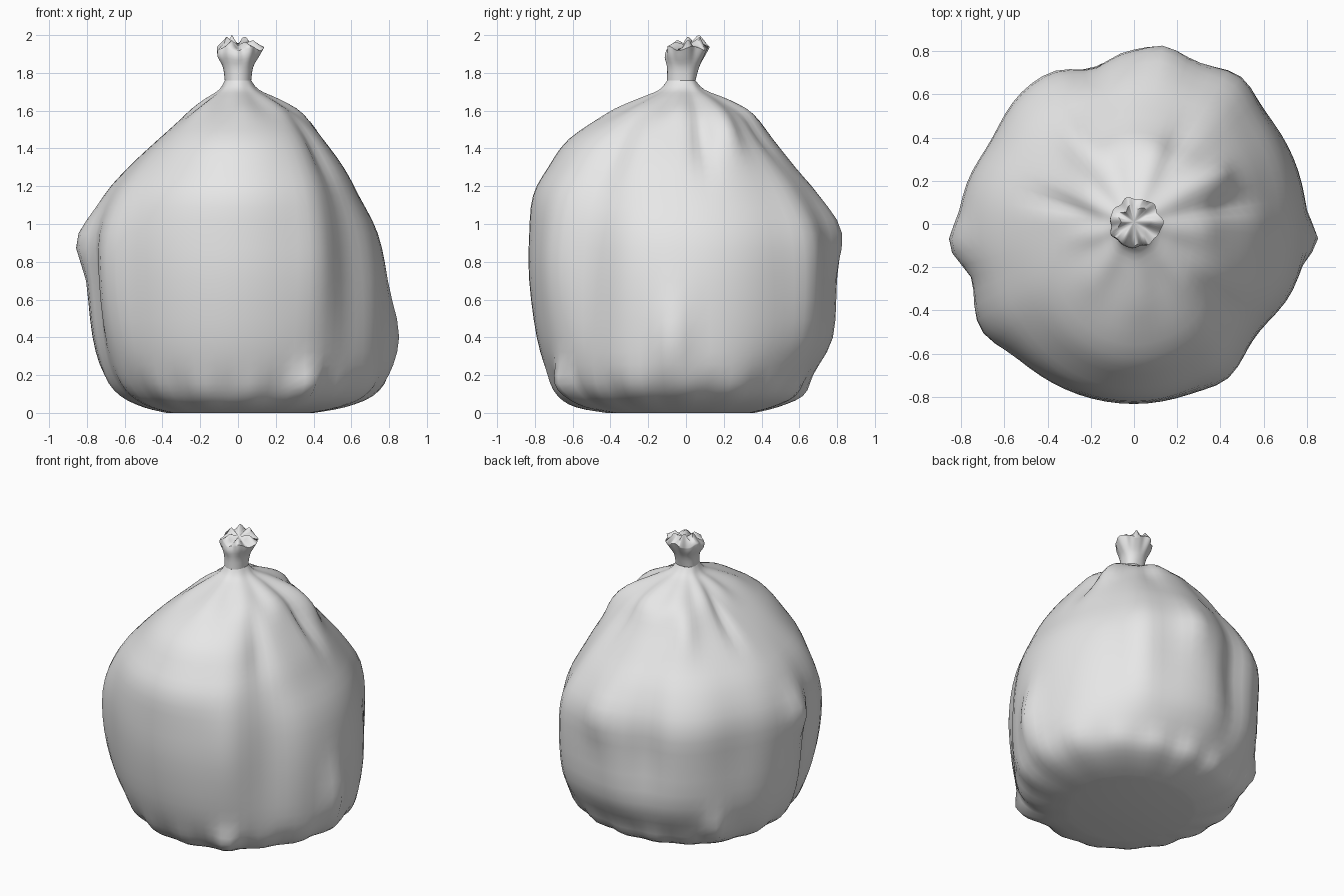
import bpy, bmesh
from math import sin, cos, pi, exp, radians

cube = bpy.data.objects.get("Cube")
if cube:
    bpy.data.objects.remove(cube, do_unlink=True)

SIDES = 80
STEPS = 3

plastic = bpy.data.materials.new("grey plastic")
plastic.use_nodes = True
plastic.diffuse_color = (0.8, 0.8, 0.8, 1)
plastic.node_tree.nodes["Principled BSDF"].inputs["Base Color"].default_value = (0.8, 0.8, 0.8, 1)

# Profiles: height, then reach toward +x, -x, +y, -y
BODY = [
    (0, .40, .38, .36, .42), (.03, .56, .50, .48, .58), (.09, .70, .62, .61, .67),
    (.2, .78, .71, .67, .73), (.4, .80, .77, .78, .79), (.7, .79, .80, .80, .83),
    (.95, .74, .80, .80, .83), (1.15, .64, .71, .70, .81), (1.3, .56, .58, .58, .73),
    (1.45, .45, .42, .46, .62), (1.58, .34, .27, .36, .42), (1.66, .21, .17, .22, .25),
    (1.71, .11, .10, .10, .14), (1.76, .07, .07, .05, .10),
]
TUFT = [
    (1.76, .07, .07, .05, .10), (1.83, .08, .08, .07, .10),
    (1.89, .11, .11, .10, .11), (1.93, .13, .11, .12, .10),
]

# Bulges and creases: angle, height, angular width, height width, strength
FOLDS = [
    (300, .14, 5, .10, .10), (301, .9, 8, .5, .03), (320, .8, 12, .6, -.06),
    (355, .4, 6, .2, .07), (80, .98, 7, .18, .05), (54, .8, 9, .5, .06),
    (105, .8, 9, .5, -.08), (150, .8, 14, .5, -.05), (140, .2, 5, .12, .10),
    (186, .9, 7, .14, .07), (215, .7, 9, .45, .06), (199, .6, 5, .4, -.04),
    (30, 1.52, 9, .12, .14), (11, 1.45, 6, .16, -.10), (62, 1.5, 7, .15, -.06),
    (125, 1.5, 9, .14, .10), (165, 1.5, 6, .12, -.10), (318, 1.4, 7, .2, -.06),
]


def fold(angle, z):
    total = 0
    for a, h, aw, hw, strength in FOLDS:
        turn = (angle - radians(a) + pi) % (2 * pi) - pi
        total += strength * exp(-(turn / radians(aw)) ** 2 - ((z - h) / hw) ** 2)
    # fine pleats at the base and under the neck
    total += .018 * cos(17 * angle) * exp(-((z - .1) / .1) ** 2)
    total += .06 * cos(9 * angle + 1) * exp(-((z - 1.64) / .07) ** 2)
    return 1 + total


def spline(a, b, c, d, t):
    return b + t / 2 * (c - a + t * (2*a - 5*b + 4*c - d + t * (3 * (b - c) + d - a)))


def refine(rows):
    padded = [rows[0]] + rows + [rows[-1]]
    out = []
    for i in range(len(rows) - 1):
        for s in range(STEPS):
            out.append([spline(*vals, s / STEPS) for vals in zip(*padded[i:i + 4])])
    return out + [list(rows[-1])]


def reach(row, angle):
    c, s = cos(angle), sin(angle)
    return (row[1] if c > 0 else row[2]) * c * c + (row[3] if s > 0 else row[4]) * s * s


def ring(bm, point):
    return [bm.verts.new(point(2 * pi * i / SIDES)) for i in range(SIDES)]


def bridge(bm, low, high):
    for i in range(SIDES):
        j = (i + 1) % SIDES
        bm.faces.new((low[i], low[j], high[j], high[i]))


def finish(bm, name):
    bmesh.ops.recalc_face_normals(bm, faces=bm.faces)
    mesh = bpy.data.meshes.new(name)
    bm.to_mesh(mesh)
    bm.free()
    mesh.materials.append(plastic)
    obj = bpy.data.objects.new(name, mesh)
    bpy.context.collection.objects.link(obj)
    bpy.ops.object.select_all(action='DESELECT')
    obj.select_set(True)
    bpy.context.view_layer.objects.active = obj
    bpy.ops.object.shade_smooth_by_angle(angle=radians(60))


# Filled sack with a flat base
bm = bmesh.new()
rings = []
for row in refine(BODY):
    def sack_point(a, row=row):
        r = reach(row, a) * fold(a, row[0])
        return r * cos(a), r * sin(a), max(row[0], 0)
    rings.append(ring(bm, sack_point))
for low, high in zip(rings, rings[1:]):
    bridge(bm, low, high)
bm.faces.new(rings[0])
finish(bm, "bag_body")

# Gathered top: flared neck, ragged rim and pleated crown
bm = bmesh.new()
rings = []
for row in refine(TUFT):
    flare = max(0, (row[0] - 1.83) / .1)

    def neck_point(a, row=row, flare=flare):
        r = reach(row, a) * (1 + flare * (.05 * cos(7 * a) + .03 * sin(11 * a)))
        return r * cos(a), r * sin(a), row[0] + flare * .012 * sin(5 * a)
    rings.append(ring(bm, neck_point))


def crown_point(a):
    r = .07 + .01 * cos(7 * a)
    lift = .02 * cos(6 * a) + .018 * cos(a - 2.1)
    return r * cos(a), r * sin(a) + .01, 1.962 + lift


rings.append(ring(bm, crown_point))
for low, high in zip(rings, rings[1:]):
    bridge(bm, low, high)
tip = bm.verts.new((0, .01, 1.945))
for i in range(SIDES):
    bm.faces.new((rings[-1][i], rings[-1][(i + 1) % SIDES], tip))
finish(bm, "gathered_top")
